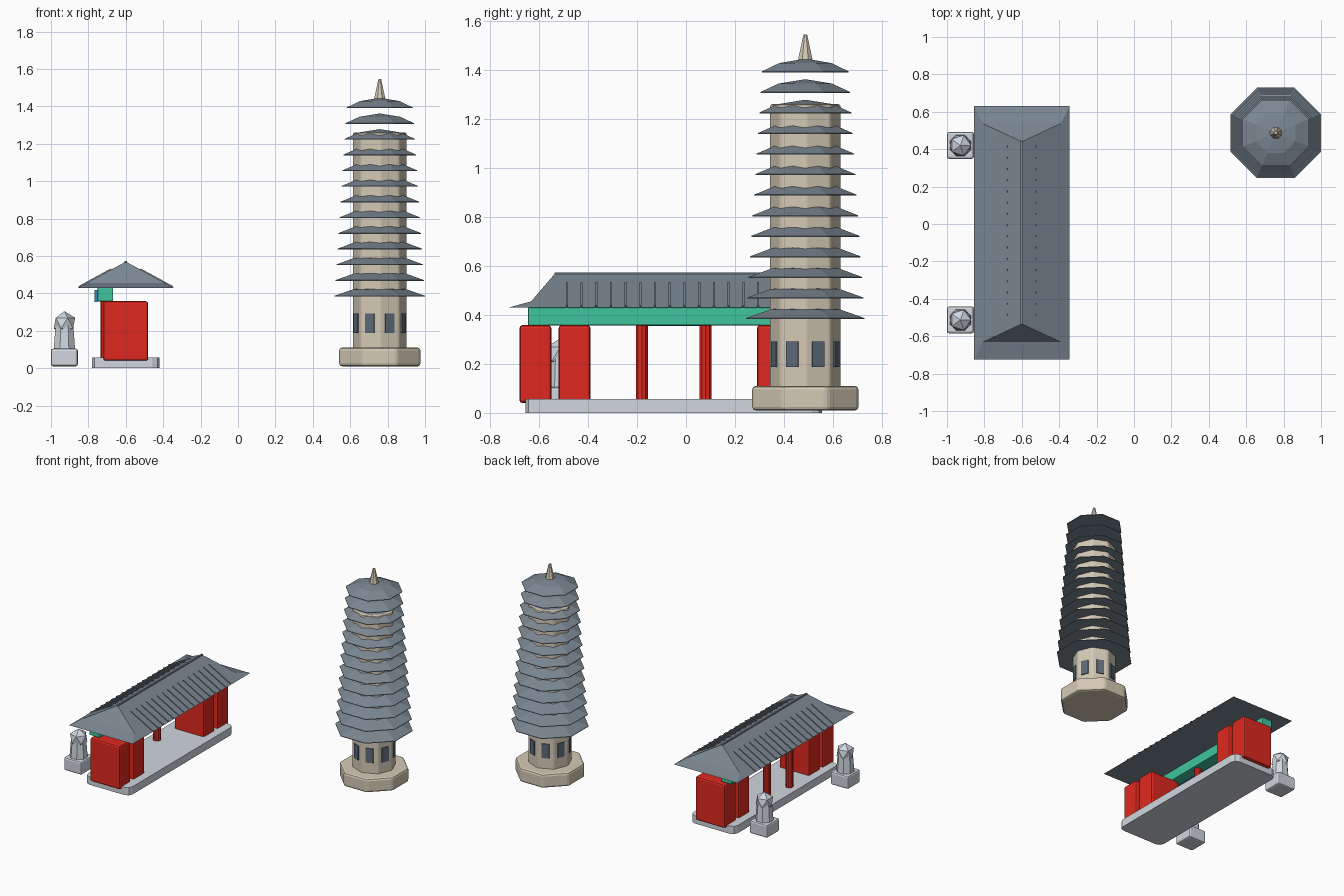
import bpy, bmesh
from math import pi, sin, cos, atan2, hypot
from mathutils import Matrix, Vector

old = bpy.data.objects.get("Cube")
if old:
    bpy.data.objects.remove(old, do_unlink=True)


def material(name, rgb):
    m = bpy.data.materials.new(name)
    m.use_nodes = True
    m.diffuse_color = (*rgb, 1)
    m.node_tree.nodes["Principled BSDF"].inputs["Base Color"].default_value = (*rgb, 1)
    return m


SLATE = material("slate_tile", (0.20, 0.245, 0.29))
BEIGE = material("beige_stone", (0.67, 0.59, 0.47))
GREY = material("pale_stone", (0.63, 0.68, 0.74))
RED = material("red_paint", (0.74, 0.022, 0.014))
GREEN = material("green_paint", (0.05, 0.56, 0.34))
BLUE = material("blue_paint", (0.02, 0.27, 0.52))
WINDOW = material("window_slate", (0.11, 0.145, 0.19))


def finish(bm, name, mat):
    bmesh.ops.recalc_face_normals(bm, faces=bm.faces)
    me = bpy.data.meshes.new(name)
    bm.to_mesh(me)
    bm.free()
    me.materials.append(mat)
    bpy.context.collection.objects.link(bpy.data.objects.new(name, me))


def bevel(bm, width, vertical=False):
    edges = [e for e in bm.edges if not vertical
             or abs(e.verts[0].co.z - e.verts[1].co.z) > 0.5 * e.calc_length()]
    bmesh.ops.bevel(bm, geom=edges, offset=width, segments=2,
                    profile=0.5, affect="EDGES")


def box(name, mat, x, y, z, width=0, vertical=False):
    """Box from (low, high) pairs, optionally bevelled."""
    bm = bmesh.new()
    bmesh.ops.create_cube(bm, size=1)
    for v in bm.verts:
        v.co = Vector([p[0] + (c + 0.5) * (p[1] - p[0]) for c, p in zip(v.co, (x, y, z))])
    if width:
        bevel(bm, width, vertical)
    finish(bm, name, mat)


def lathe(name, mat, centre, profile, sides, turn=0.0, width=0):
    """Stack of regular polygons from (radius, height) pairs; radius 0 makes a point."""
    bm = bmesh.new()
    rings = []
    for r, z in profile:
        n = sides if r > 0 else 1
        rings.append([bm.verts.new((centre[0] + r * cos(turn + 2 * pi * i / sides),
                                    centre[1] + r * sin(turn + 2 * pi * i / sides), z))
                      for i in range(n)])
    for a, b in zip(rings, rings[1:]):
        for i in range(sides):
            j = (i + 1) % sides
            bm.faces.new((a[i], a[j], b[0]) if len(b) == 1 else (a[i], a[j], b[j], b[i]))
    for ring in (rings[0], rings[-1]):
        if len(ring) > 2:
            bm.faces.new(ring)
    if width:
        bevel(bm, width)
    finish(bm, name, mat)


# ---- Tower ----
TOWER = (0.758, 0.487)
FLAT = pi / 8
TO_CORNER = 1 / cos(FLAT)
lathe("tower_base", BEIGE, TOWER, [(0.217 * TO_CORNER, 0.01), (0.217 * TO_CORNER, 0.11)],
      8, FLAT, 0.015)
lathe("tower_shaft", BEIGE, TOWER, [(0.146, 0.10), (0.146, 1.26)], 8, 0, 0.01)

# thirteen tapering eaves
for i in range(13):
    t = i / 12
    r = (0.242 - 0.065 * t) * TO_CORNER
    z = 0.383 + 1.007 * t
    lathe(f"tower_eave_{i + 1}", SLATE, TOWER,
          [(r, z), (r, z + 0.004), (r * 0.6, z + 0.038), (0, z + 0.056)], 8, FLAT)

# one window in each shaft face
for i in range(8):
    bm = bmesh.new()
    place = (Matrix.Translation((*TOWER, 0.24)) @ Matrix.Rotation(FLAT + i * pi / 4, 4, "Z")
             @ Matrix.Translation((0.135, 0, 0)) @ Matrix.Diagonal((0.012, 0.052, 0.104, 1)))
    bmesh.ops.create_cube(bm, size=1, matrix=place)
    finish(bm, f"tower_window_{i + 1}", WINDOW)

lathe("tower_spire", BEIGE, TOWER, [(0.032, 1.442), (0.008, 1.545)], 8, FLAT)

# ---- Gate hall ----
HX, HY = -0.6, -0.05
box("hall_platform", GREY, (-0.78, -0.42), (-0.655, 0.555), (0, 0.057), 0.04, True)

# wall blocks and columns, mirrored front to back
for side, label in ((-1, "front"), (1, "back")):
    for part, near, far in (("inner", 0.34, 0.47), ("outer", 0.50, 0.63)):
        ys = sorted((HY + side * near, HY + side * far))
        box(f"{label}_{part}_wall", RED, (-0.72, -0.48), ys, (0.04, 0.358), 0.012)
    lathe(f"{label}_column", RED, (-0.71, HY + side * 0.13),
          [(0.026, 0.05), (0.026, 0.365)], 10)

box("hall_beam", GREEN, (-0.751, -0.667), (-0.645, 0.545), (0.357, 0.43), 0.005)
box("name_plaque", BLUE, (-0.767, -0.75), (HY - 0.12, HY + 0.12), (0.355, 0.418))

# hip-and-gable roof
EAVE, RIDGE, HALF = 0.43, 0.57, 0.256
PITCH = (RIDGE - EAVE) / HALF
bm = bmesh.new()


def ring(hx, hy, z):
    return [bm.verts.new((HX + sx * hx, HY + 0.003 + sy * hy, z))
            for sx, sy in ((-1, -1), (1, -1), (1, 1), (-1, 1))]


outer = ring(HALF, 0.678, EAVE)
inner = ring(0.21, 0.585, EAVE + (HALF - 0.21) * PITCH)
top = [bm.verts.new((HX, HY + 0.003 + s * 0.487, RIDGE)) for s in (-1, 1)]
bm.faces.new(outer)
for a, b, k in ((0, 1, 0), (2, 3, 1)):
    bm.faces.new((outer[a], outer[b], inner[b], inner[a]))
    bm.faces.new((inner[a], inner[b], top[k]))
for a, b, k, m in ((1, 2, 0, 1), (3, 0, 1, 0)):
    bm.faces.new((outer[a], outer[b], inner[b], top[m], top[k], inner[a]))
finish(bm, "hall_roof", SLATE)

# tile ribs down both slopes
RIB_MID, RIB_RUN = 0.163, 0.174
slope = atan2(PITCH, 1)
bm = bmesh.new()
for side in (-1, 1):
    for i in range(16):
        place = (Matrix.Translation((HX + side * RIB_MID, -0.486 + 0.06 * i,
                                     RIDGE - RIB_MID * PITCH))
                 @ Matrix.Rotation(side * slope, 4, "Y")
                 @ Matrix.Diagonal((RIB_RUN * hypot(1, PITCH), 0.009, 0.012, 1)))
        bmesh.ops.create_cube(bm, size=1, matrix=place)
finish(bm, "roof_ribs", SLATE)
box("roof_ridge", SLATE, (HX - 0.006, HX + 0.006), (-0.537, 0.443), (0.56, 0.574))

# ---- Guardian stones ----
for y, label in ((-0.513, "front"), (0.42, "back")):
    x = -0.928
    box(f"{label}_pedestal", GREY, (x - 0.072, x + 0.072), (y - 0.072, y + 0.072),
        (0.01, 0.105), 0.012)
    lathe(f"{label}_guardian_body", GREY, (x, y), [(0.062, 0.095), (0.05, 0.25)], 8, FLAT)
    bm = bmesh.new()
    bmesh.ops.create_icosphere(bm, subdivisions=1, radius=0.064,
                               matrix=Matrix.Translation((x, y, 0.241)))
    finish(bm, f"{label}_guardian_head", GREY)
